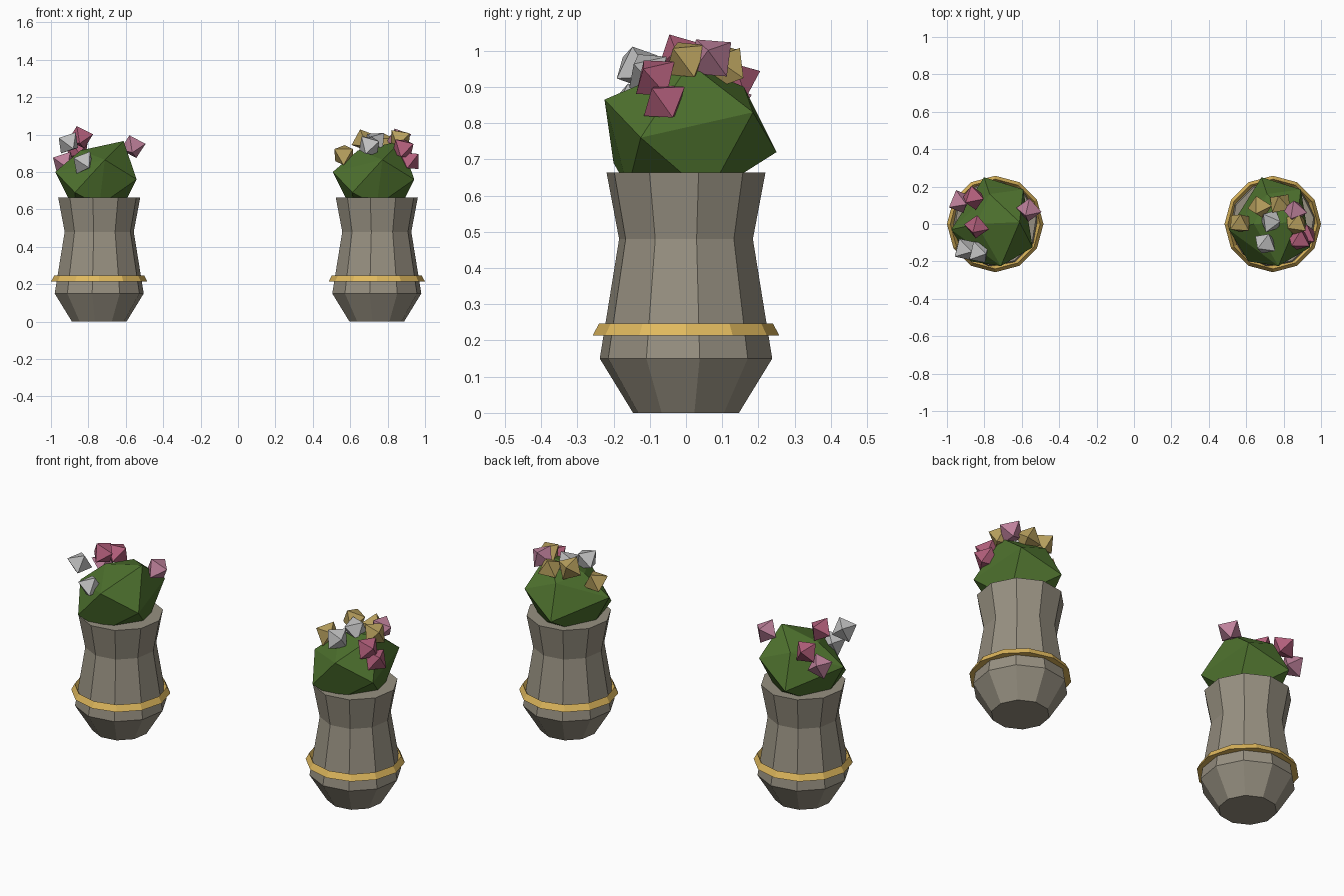
import bpy, bmesh, math, random
from mathutils import Euler, Vector

random.seed(4)
cube = bpy.data.objects.get("Cube")
if cube:
    bpy.data.objects.remove(cube, do_unlink=True)


def material(name, r, g, b):
    m = bpy.data.materials.new(name)
    m.use_nodes = True
    m.diffuse_color = (r, g, b, 1)
    node = next(n for n in m.node_tree.nodes if n.type == 'BSDF_PRINCIPLED')
    node.inputs["Base Color"].default_value = (r, g, b, 1)
    node.inputs["Roughness"].default_value = 0.8
    return m


STONE = material("stone", 0.31, 0.28, 0.22)
GOLD = material("gold_trim", 0.74, 0.48, 0.11)
GREEN = material("leaf_green", 0.075, 0.165, 0.027)
ROSE = material("rose_petal", 0.45, 0.115, 0.20)
PALE = material("pale_pink_petal", 0.52, 0.22, 0.33)
WHITE = material("white_petal", 0.54, 0.54, 0.54)
YELLOW = material("yellow_petal", 0.49, 0.36, 0.115)


def finish(name, bm, mat, location):
    bmesh.ops.recalc_face_normals(bm, faces=bm.faces)
    mesh = bpy.data.meshes.new(name)
    bm.to_mesh(mesh)
    bm.free()
    mesh.materials.append(mat)
    obj = bpy.data.objects.new(name, mesh)
    obj.location = location
    bpy.context.collection.objects.link(obj)
    return obj


def lathe(name, profile, sides, turn, mat, location, ring=False):
    """Revolve (radius, height) points; cap the ends, or close into a ring."""
    bm = bmesh.new()
    loops = []
    for r, z in profile:
        angles = [turn + math.tau * i / sides for i in range(sides)]
        loops.append([bm.verts.new((r * math.cos(a), r * math.sin(a), z)) for a in angles])
    pairs = list(zip(loops, loops[1:]))
    if ring:
        pairs.append((loops[-1], loops[0]))
    else:
        bm.faces.new(loops[0])
        bm.faces.new(loops[-1])
    for low, high in pairs:
        for i in range(sides):
            j = (i + 1) % sides
            bm.faces.new((low[i], low[j], high[j], high[i]))
    return finish(name, bm, mat, location)


def bush(name, location):
    """Irregular twenty-sided clump."""
    points = [(.13, .01, .965), (.20, -.125, .76), (.15, .185, .83), (.03, -.225, .865),
              (-.10, 0, .915), (-.03, .16, .90), (-.235, -.03, .80), (-.13, -.20, .69),
              (-.06, .25, .72), (-.12, 0, .57), (0, -.16, .62), (.12, .06, .60)]
    bm = bmesh.new()
    verts = [bm.verts.new(p) for p in points]
    bmesh.ops.convex_hull(bm, input=verts)
    return finish(name, bm, GREEN, location)


def flower(name, mat, location):
    """Eight-sided blossom with a random tilt."""
    bm = bmesh.new()
    bmesh.ops.create_uvsphere(bm, u_segments=4, v_segments=2, radius=0.07)
    obj = finish(name, bm, mat, location)
    obj.rotation_euler = Euler([random.uniform(0.3, 1.2) for _ in range(3)])


# Blossom positions relative to each urn's axis
right_flowers = [
    (WHITE, -.165, -.135, .955), (WHITE, -.085, -.15, .85),
    (ROSE, -.10, -.015, .985), (ROSE, -.116, .14, .92),
    (PALE, -.19, .12, .85), (PALE, .18, .075, .935),
]
left_flowers = [
    (YELLOW, -.175, .005, .89), (YELLOW, -.07, .09, .97),
    (YELLOW, .04, .11, .95), (YELLOW, .125, 0, .975),
    (WHITE, -.01, .015, .96), (WHITE, -.04, -.105, .94),
    (PALE, .118, .07, .98),
    (ROSE, .14, -.085, .925), (ROSE, .173, -.06, .86),
]

# Two planted urns
for side, x, flowers in (("right", -.742, right_flowers), ("left", .742, left_flowers)):
    base = Vector((x, 0, 0))
    lathe(side + "_urn", [(.148, 0), (.241, .15), (.187, .48), (.222, .663)],
          10, math.radians(9), STONE, base)
    lathe(side + "_gold_band", [(.258, .213), (.24, .247), (.222, .213)],
          12, 0, GOLD, base, ring=True)
    bush(side + "_bush", base)
    for n, (mat, *spot) in enumerate(flowers, 1):
        flower(f"{side}_flower_{n}", mat, base + Vector(spot))
